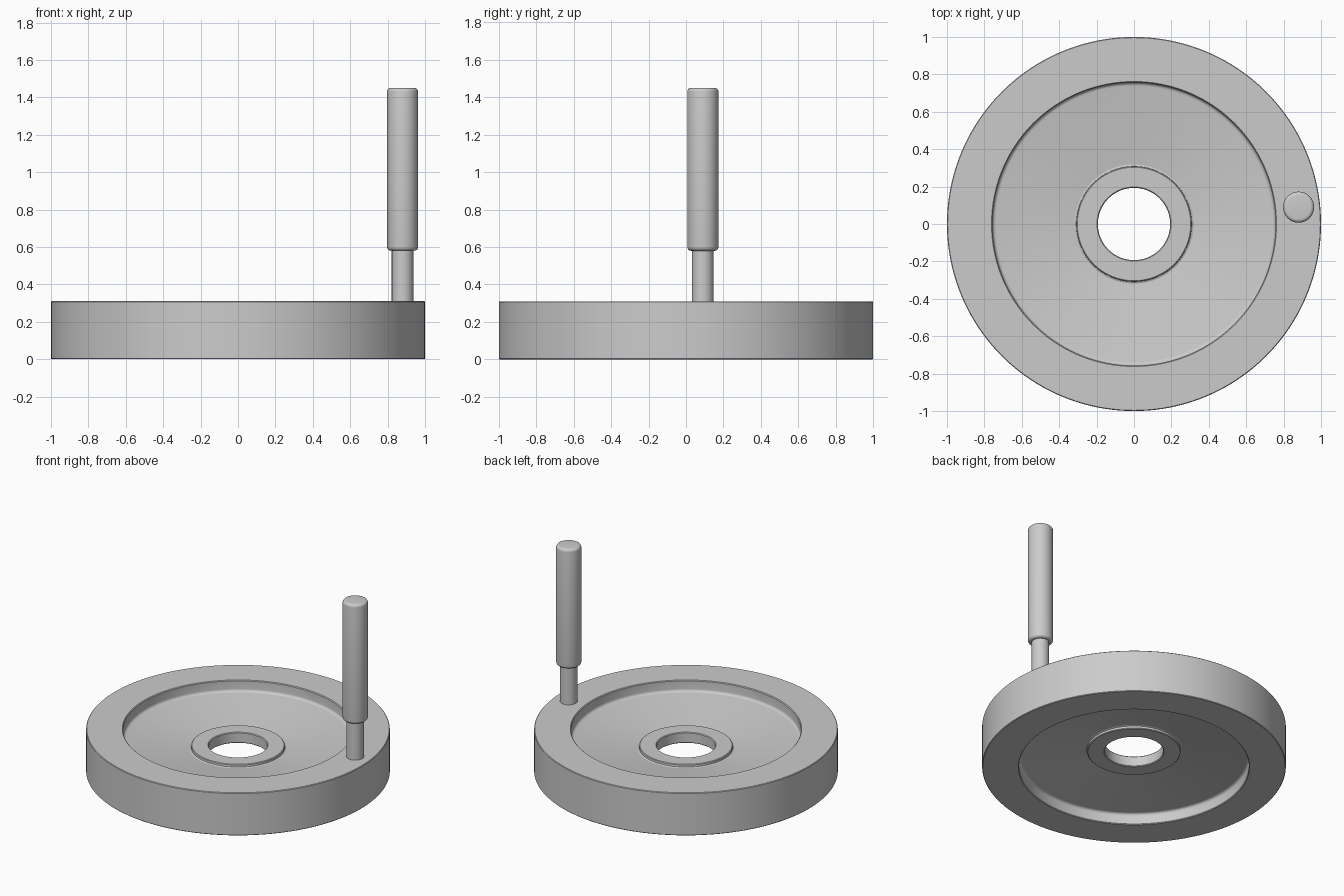
import bpy, bmesh, math

if "Cube" in bpy.data.objects:
    bpy.data.objects.remove(bpy.data.objects["Cube"])

metal = bpy.data.materials.new("light grey metal")
metal.diffuse_color = (0.6, 0.6, 0.6, 1)
metal.use_nodes = True
metal.node_tree.nodes["Principled BSDF"].inputs["Base Color"].default_value = metal.diffuse_color


def arc(cr, cz, rad, a0, a1, n=5):
    """Fillet points in the (radius, height) plane."""
    return [(cr + rad * math.cos(math.radians(a0 + (a1 - a0) * i / n)),
             cz + rad * math.sin(math.radians(a0 + (a1 - a0) * i / n)))
            for i in range(n + 1)]


def lathe(name, profile, closed, segs, loc=(0, 0, 0)):
    """Revolve a profile around z; open profiles get capped at both ends."""
    bm = bmesh.new()
    rings = [[bm.verts.new((r * math.cos(2 * math.pi * i / segs),
                            r * math.sin(2 * math.pi * i / segs), z))
              for i in range(segs)] for r, z in profile]
    pairs = list(zip(rings, rings[1:]))
    if closed:
        pairs.append((rings[-1], rings[0]))
    for a, b in pairs:
        for i in range(segs):
            j = (i + 1) % segs
            bm.faces.new((a[i], a[j], b[j], b[i]))
    if not closed:
        bm.faces.new(rings[0])
        bm.faces.new(rings[-1])
    bmesh.ops.recalc_face_normals(bm, faces=bm.faces[:])
    mesh = bpy.data.meshes.new(name)
    bm.to_mesh(mesh)
    bm.free()
    mesh.materials.append(metal)
    ob = bpy.data.objects.new(name, mesh)
    ob.location = loc
    bpy.context.collection.objects.link(ob)
    bpy.ops.object.select_all(action='DESELECT')
    ob.select_set(True)
    bpy.context.view_layer.objects.active = ob
    bpy.ops.object.shade_smooth_by_angle(angle=math.radians(30))
    return ob


# Wheel: heavy rim, sloping web and low bored hub, mirrored about mid height
H = 0.31
upper = [(1.0, H - 0.004), (0.996, H), (0.762, H), (0.757, H - 0.005)]
upper += arc(0.737, 0.248, 0.02, 0, -90)
upper += [(0.318, 0.172), (0.309, 0.176), (0.308, 0.190), (0.303, 0.194),
          (0.198, 0.194), (0.193, 0.189)]
lower = [(r, H - z) for r, z in reversed(upper)]
lathe("wheel", upper + lower, True, 160)

# Crank handle: thin stem and rounded grip
HX, HY = 0.88, 0.09
lathe("handle_stem", [(0.058, 0.29), (0.058, 0.60)], False, 48, (HX, HY, 0))
grip = arc(0.063, 0.60, 0.02, -90, 0) + arc(0.063, 1.43, 0.02, 0, 90)
lathe("handle_grip", grip, False, 48, (HX, HY, 0))
